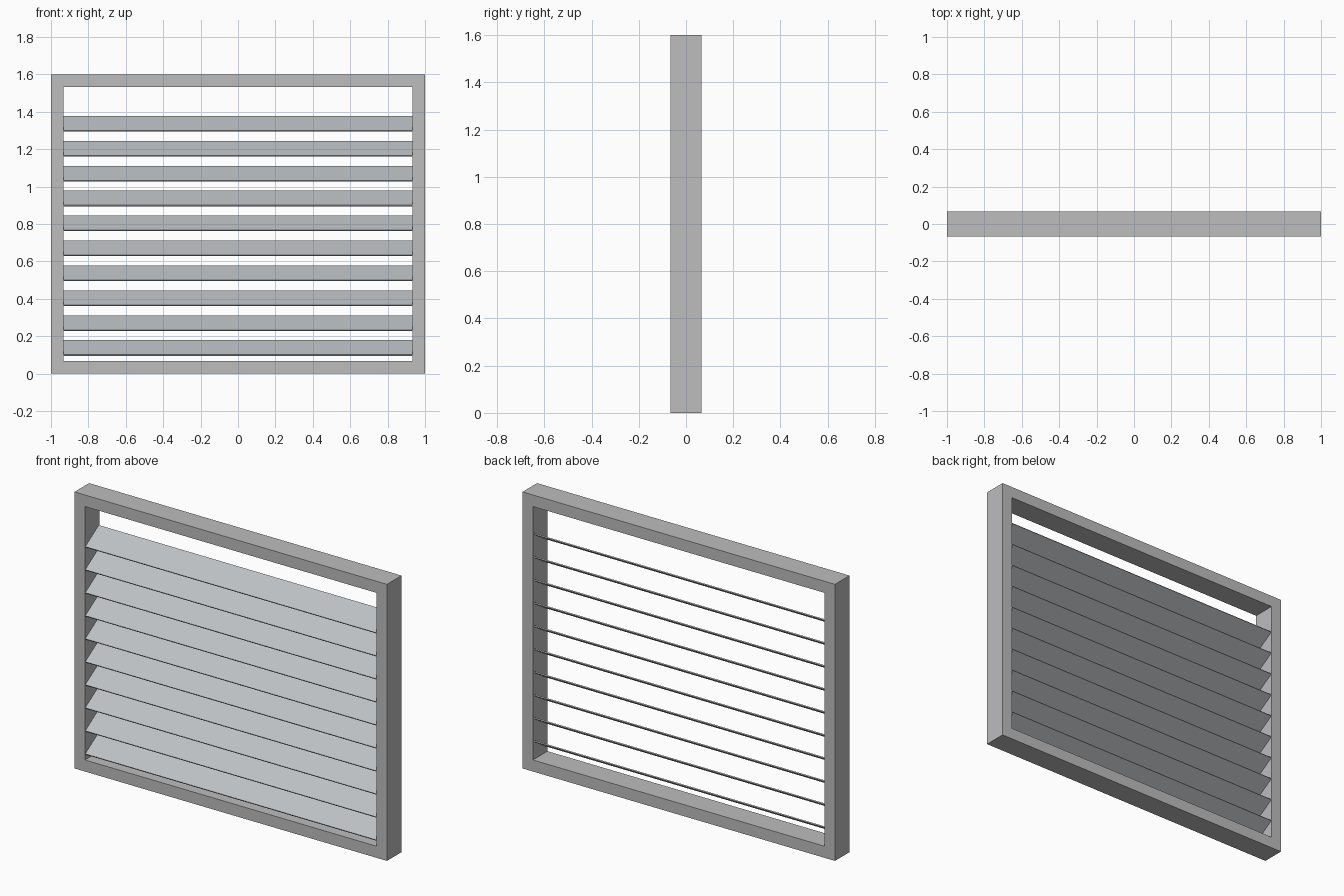
import bpy
import math
from mathutils import Matrix

cube = bpy.data.objects.get("Cube")
if cube:
    bpy.data.objects.remove(cube, do_unlink=True)

WIDTH, HEIGHT, DEPTH, BORDER = 2.0, 1.6, 0.133, 0.067
SLATS, PITCH, FIRST_Z = 10, 0.1332, 0.137
SLAT_LENGTH, SLAT_THICK, TILT = 0.146, 0.007, math.radians(32)


def material(name, colour):
    mat = bpy.data.materials.new(name)
    mat.use_nodes = True
    mat.diffuse_color = colour
    mat.node_tree.nodes["Principled BSDF"].inputs["Base Color"].default_value = colour
    return mat


def make_object(name, verts, faces, mat):
    mesh = bpy.data.meshes.new(name)
    mesh.from_pydata(verts, [], faces)
    mesh.materials.append(mat)
    obj = bpy.data.objects.new(name, mesh)
    bpy.context.collection.objects.link(obj)
    return obj


frame_grey = material("frame grey", (0.51, 0.51, 0.52, 1))
slat_grey = material("slat grey", (0.51, 0.53, 0.55, 1))


# Frame: outer and inner rectangles, front and back, joined as one ring
def rectangle(inset, y):
    x, low, high = WIDTH / 2 - inset, inset, HEIGHT - inset
    return [(-x, y, low), (x, y, low), (x, y, high), (-x, y, high)]


loops = [rectangle(0, -DEPTH / 2), rectangle(BORDER, -DEPTH / 2),
         rectangle(BORDER, DEPTH / 2), rectangle(0, DEPTH / 2)]
verts = [v for loop in loops for v in loop]
faces = []
for a in range(4):
    b = (a + 1) % 4
    for i in range(4):
        j = (i + 1) % 4
        faces.append((a * 4 + i, a * 4 + j, b * 4 + j, b * 4 + i))
make_object("frame", verts, faces, frame_grey)

# Louvre slats: thin boards, low at the front and high at the back
slat_half = WIDTH / 2 - BORDER
board = [(x * slat_half, y * SLAT_LENGTH / 2, z * SLAT_THICK / 2)
         for x in (-1, 1) for y in (-1, 1) for z in (-1, 1)]
board_faces = [(0, 1, 3, 2), (4, 6, 7, 5), (0, 4, 5, 1),
               (2, 3, 7, 6), (0, 2, 6, 4), (1, 5, 7, 3)]
for n in range(SLATS):
    slat = make_object(f"slat_{n + 1}", board, board_faces, slat_grey)
    slat.data.transform(Matrix.Rotation(TILT, 4, "X"))
    slat.location.z = FIRST_Z + n * PITCH
